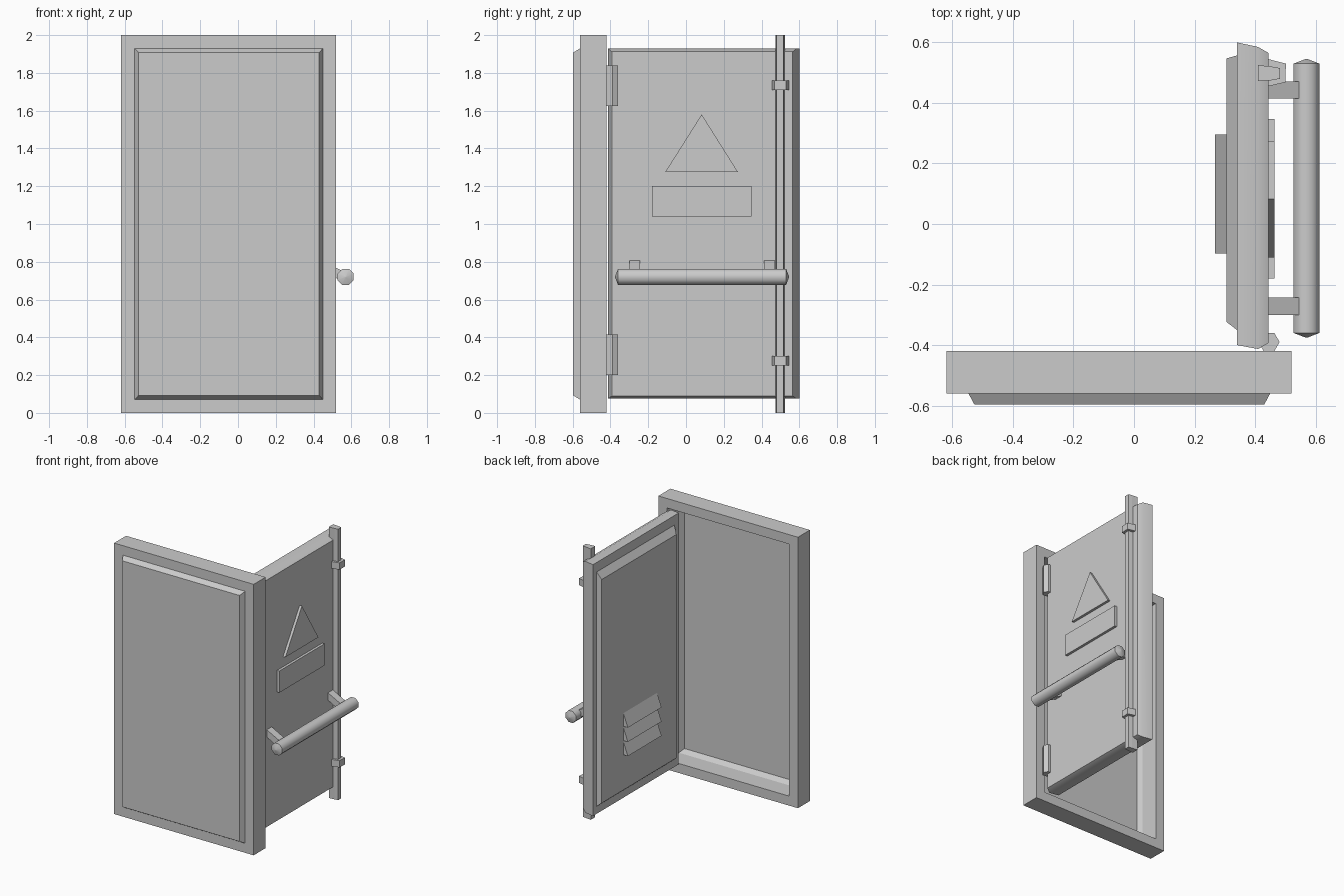
import bpy, bmesh, math

if "Cube" in bpy.data.objects:
    bpy.data.objects.remove(bpy.data.objects["Cube"])


def finish(name, bm, smooth=False):
    bmesh.ops.recalc_face_normals(bm, faces=bm.faces[:])
    me = bpy.data.meshes.new(name)
    bm.to_mesh(me)
    bm.free()
    ob = bpy.data.objects.new(name, me)
    bpy.context.collection.objects.link(ob)
    if smooth:
        bpy.ops.object.select_all(action='DESELECT')
        ob.select_set(True)
        bpy.context.view_layer.objects.active = ob
        bpy.ops.object.shade_smooth_by_angle(angle=math.radians(50))
    return ob


def loft(name, rings, start=True, end=True, closed=False, smooth=False):
    """Skin matching rings of points, optionally capped or looped."""
    bm = bmesh.new()
    rows = [[bm.verts.new(p) for p in r] for r in rings]
    pairs = list(zip(rows, rows[1:])) + ([(rows[-1], rows[0])] if closed else [])
    for a, b in pairs:
        n = len(a)
        for i in range(n):
            j = (i + 1) % n
            bm.faces.new((a[i], a[j], b[j], b[i]))
    if start and not closed:
        bm.faces.new(rows[0])
    if end and not closed:
        bm.faces.new(rows[-1])
    return finish(name, bm, smooth)


def rect_xz(y, x0, x1, z0, z1):
    return [(x0, y, z0), (x1, y, z0), (x1, y, z1), (x0, y, z1)]


def rect_yz(x, y0, y1, z0, z1):
    return [(x, y0, z0), (x, y1, z0), (x, y1, z1), (x, y0, z1)]


def prism_z(name, pts, z0, z1):
    return loft(name, [[(x, y, z) for x, y in pts] for z in (z0, z1)])


def prism_y(name, pts, y0, y1):
    return loft(name, [[(x, y, z) for x, z in pts] for y in (y0, y1)])


def ngon(cx, cy, r, n, turn=0.0):
    return [(cx + r * math.cos(turn + math.tau * i / n),
             cy + r * math.sin(turn + math.tau * i / n)) for i in range(n)]


# Cabinet frame: rectangular ring, open to the back
outer, inner = (-0.62, 0.52, 0.0, 2.0), (-0.547, 0.45, 0.07, 1.93)
loft("cabinet_frame", [rect_xz(-0.56, *outer), rect_xz(-0.42, *outer),
                       rect_xz(-0.42, *inner), rect_xz(-0.56, *inner)], closed=True)

# Bevelled sheet closing the front of the frame
loft("front_panel", [rect_xz(-0.56, *inner),
                     rect_xz(-0.597, -0.527, 0.43, 0.092, 1.908)], start=False)

# Open door leaf with bevelled edges
loft("door_leaf", [rect_yz(0.34, -0.40, 0.60, 0.075, 1.93),
                   rect_yz(0.41, -0.413, 0.585, 0.075, 1.93),
                   rect_yz(0.445, -0.393, 0.565, 0.09, 1.912)], smooth=True)

# Raised panel on the inner side of the door
loft("door_inner_panel", [rect_yz(0.34, -0.35, 0.557, 0.13, 1.86),
                          rect_yz(0.305, -0.323, 0.547, 0.16, 1.81)], start=False)

# Ventilation louvers
for i in range(3):
    z = 0.42 + 0.105 * i
    prism_y(f"louver_{i + 1}", [(0.306, z), (0.268, z), (0.306, z + 0.1)], -0.098, 0.295)

# Blank warning plates on the outer side
loft("triangle_plate", [[(x, -0.11, 1.275), (x, 0.275, 1.275), (x, 0.083, 1.58)]
                        for x in (0.44, 0.464)])
loft("rectangle_plate", [rect_yz(x, -0.18, 0.347, 1.04, 1.20) for x in (0.44, 0.464)])

# Handle bar with shallow conical ends
loft("handle_bar", [[(x, y, z) for x, z in ngon(0.57, 0.72, r, 8, math.pi / 8)]
                    for y, r in ((-0.375, 0.004), (-0.36, 0.046), (0.53, 0.046), (0.545, 0.004))],
     smooth=True)

# Sloping handle brackets
for i, y in enumerate((-0.30, 0.414)):
    prism_y(f"handle_bracket_{i + 1}",
            [(0.44, 0.81), (0.565, 0.745), (0.565, 0.69), (0.44, 0.755)], y, y + 0.057)

# Vertical locking rod and its clamps
rod = [(0.41, 0.473), (0.455, 0.475), (0.482, 0.48), (0.482, 0.515), (0.455, 0.52), (0.41, 0.525)]
prism_z("locking_rod", rod, 0.0, 2.0)
for i, z in enumerate((0.25, 1.71)):
    prism_z(f"rod_clamp_{i + 1}", [(0.435, 0.453), (0.50, 0.468), (0.502, 0.53), (0.435, 0.547)],
            z, z + 0.05)

# Hinge barrels
for i, z in enumerate((0.20, 1.625)):
    prism_z(f"hinge_{i + 1}", ngon(0.446, -0.39, 0.035, 6), z, z + 0.215)
